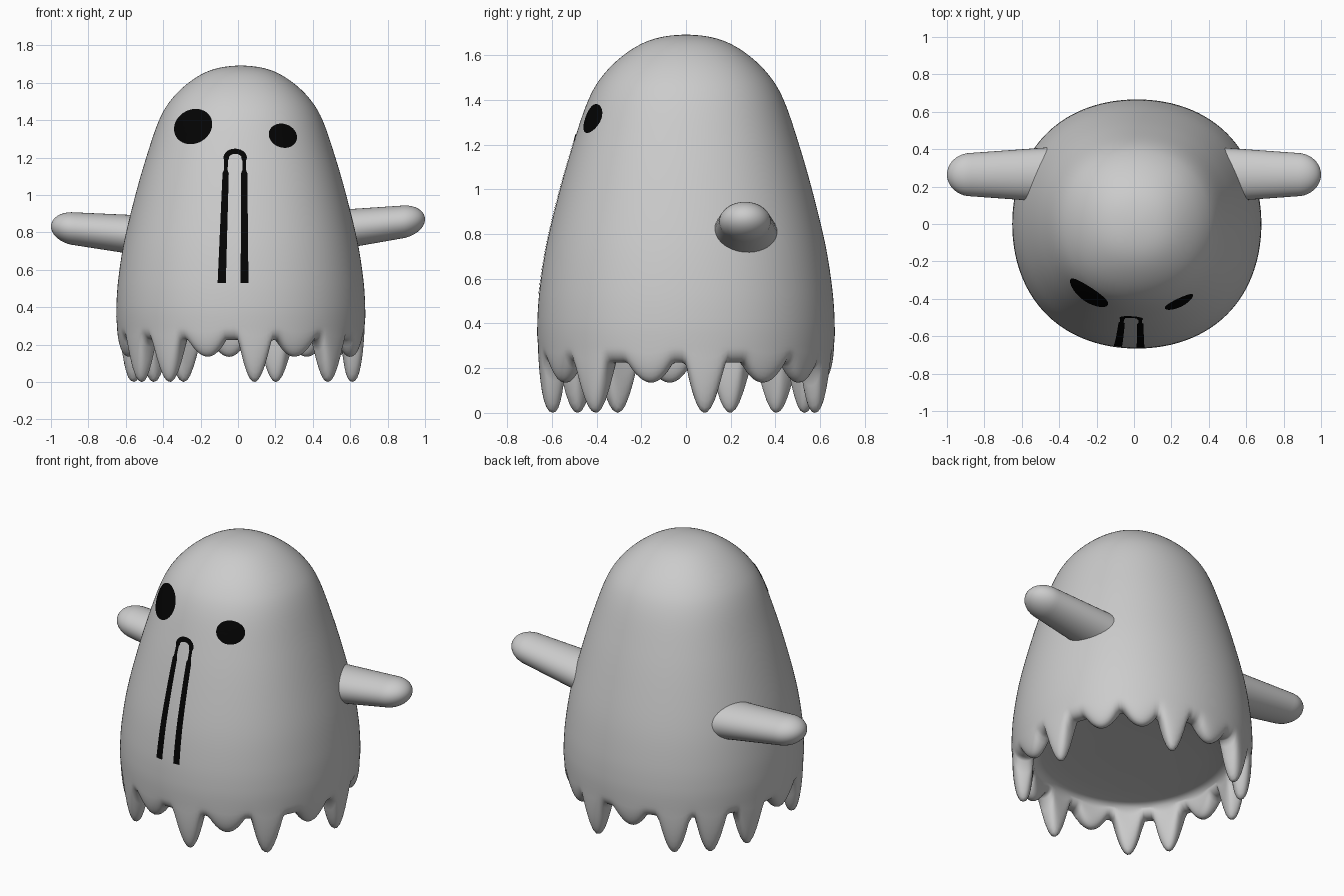
import bpy, bmesh, math
from mathutils import Vector

if "Cube" in bpy.data.objects:
    bpy.data.objects.remove(bpy.data.objects["Cube"])

CX = 0.015          # body axis
SEG = 240


def material(name, v):
    m = bpy.data.materials.new(name)
    m.diffuse_color = (v, v, v, 1)
    m.use_nodes = True
    m.node_tree.nodes["Principled BSDF"].inputs["Base Color"].default_value = m.diffuse_color
    return m


SHEET = material("grey sheet", 0.6)
BLACK = material("black", 0.001)


def make(name, verts, faces, mat, angle=60):
    me = bpy.data.meshes.new(name)
    me.from_pydata([tuple(v) for v in verts], [], faces)
    bm = bmesh.new()
    bm.from_mesh(me)
    bmesh.ops.remove_doubles(bm, verts=bm.verts, dist=1e-5)
    bmesh.ops.recalc_face_normals(bm, faces=bm.faces)
    bm.to_mesh(me)
    bm.free()
    me.materials.append(mat)
    ob = bpy.data.objects.new(name, me)
    bpy.context.collection.objects.link(ob)
    bpy.ops.object.select_all(action='DESELECT')
    ob.select_set(True)
    bpy.context.view_layer.objects.active = ob
    bpy.ops.object.shade_smooth_by_angle(angle=math.radians(angle))
    return ob


def bridge(rings, closed=True):
    """Quads between successive rings of equal length."""
    n = len(rings[0])
    verts = [v for r in rings for v in r]
    faces = []
    for i in range(len(rings) - 1):
        for j in range(n if closed else n - 1):
            k = (j + 1) % n
            faces.append((i * n + j, i * n + k, (i + 1) * n + k, (i + 1) * n + j))
    return verts, faces


# Body profile, smoothed from a few (radius, height) points
KEYS = [(-.14, 1.674), (0, 1.692), (.14, 1.674), (.255, 1.618), (.362, 1.522),
        (.437, 1.40), (.512, 1.18), (.574, .96), (.626, .74), (.655, .55),
        (.665, .41), (.664, .30)]
PROFILE = []
for i in range(1, len(KEYS) - 2):
    p0, p1, p2, p3 = (Vector(KEYS[i + d]) for d in (-1, 0, 1, 2))
    for s in range(6):
        t = s / 6
        PROFILE.append(.5 * (2 * p1 + (p2 - p0) * t + (2 * p0 - 5 * p1 + 4 * p2 - p3) * t * t
                             + (3 * p1 - p0 - 3 * p2 + p3) * t ** 3))
PROFILE += [Vector(KEYS[-2]), Vector((.666, .35))]


def radius(z):
    for a, b in zip(PROFILE, PROFILE[1:]):
        if b.y <= z <= a.y:
            return a.x + (b.x - a.x) * (a.y - z) / (a.y - b.y)
    return .66


def squareness(a):
    """The round plan is slightly fuller on the diagonals."""
    return 1 + .026 * math.sin(2 * a) ** 2


# Dripping hem: angles in degrees from the front, counted towards +x
LONG = [7, 49, 98, 162, 210, 229, 251, 300, 322]
SHORT = [28, 75, 124, 145, 186, 277, 343]
VALLEY = .225


def hem(deg):
    z = VALLEY
    for drips, tip, w in ((LONG, 0, 8.2), (SHORT, .135, 9.5)):
        for d in drips:
            u = ((deg - d + 180) % 360 - 180) / w
            if abs(u) < 1:
                z = min(z, VALLEY - (VALLEY - tip) * (1 - u * u))
    return z


def column(deg):
    """One radial section: outside, rounded hem, inside, ceiling."""
    h = hem(deg)
    pts = [(p.x, p.y) for p in PROFILE]
    mid = .60
    for k in range(17):
        a = math.pi * k / 16
        c = math.cos(a)
        half, top = (.062, .30) if k <= 8 else (.055, .275)
        pts.append((mid + half * math.copysign(abs(c) ** .85, c), top - (top - h) * math.sin(a)))
    pts += [(.50, .285), (.40, .295), (.2, .30), (0, .30)]
    return pts


cols = []
for j in range(SEG):
    deg = 360 * j / SEG
    a = math.radians(deg)
    q = squareness(a)
    cols.append([Vector((CX + q * r * math.sin(a), -q * r * math.cos(a), z))
                 for r, z in column(deg)])
rings = [list(r) for r in zip(*cols)]
make("ghost_body", *bridge(rings), SHEET, 80)


# Arms: tapered oval stubs with rounded ends
def arm(name, side, z0, z1):
    stations = [(.42 + .45 * k / 4, 1.28 - .28 * k / 4) for k in range(5)]
    stations += [(.87 + .13 * math.sin(t), math.cos(t))
                 for t in (math.pi / 2 * k / 10 for k in range(1, 11))]
    rings = []
    for x, s in stations:
        zc = z0 + (z1 - z0) * (x - .5) / .38
        rings.append([Vector((side * x, .264 + .116 * s * math.cos(a), zc + .088 * s * math.sin(a)))
                      for a in (2 * math.pi * j / 40 for j in range(40))])
    v, f = bridge(rings)
    f.append(tuple(range(40)))
    make(name, v, f, SHEET)


arm("right_arm", 1, .81, .856)
arm("left_arm", -1, .782, .82)


# Face details: thin sheets lying on the front of the body
def on_front(x, z, lift=.003):
    dx, y = x - CX, -radius(z)
    for _ in range(12):
        r = radius(z) * squareness(math.atan2(dx, -y)) + lift
        y = -math.sqrt(max(0, r * r - dx * dx))
    return Vector((x, y, z))


def eye(name, cx, cz, a, b, tilt):
    c, s = math.cos(math.radians(tilt)), math.sin(math.radians(tilt))
    rings = []
    for q in (1, .75, .5, .25, 0):
        ring = []
        for j in range(48):
            u, v = a * q * math.cos(j * math.pi / 24), b * q * math.sin(j * math.pi / 24)
            ring.append(on_front(cx + u * c - v * s, cz + u * s + v * c))
        rings.append(ring)
    make(name, *bridge(rings), BLACK)


eye("left_eye", -.24, 1.366, .106, .09, 30)
eye("right_eye", .24, 1.317, .077, .063, -20)

# Long mouth: an arched line, thinner just below the arch
def width(z, w):
    return .02 if 1.125 < z < 1.185 else w


path = []
for k in range(41):
    t = k / 40
    z = .53 + .67 * t
    path.append((-.087 + .024 * t, z, width(z, .044 - .012 * t)))
for k in range(1, 12):
    a = math.pi * (1 - k / 12)
    path.append((-.015 + .048 * math.cos(a), 1.20 + .034 * math.sin(a), .028))
for k in range(41):
    t = k / 40
    z = 1.20 - .67 * t
    path.append((.033 + .002 * t, z, width(z, .032 + .01 * t)))
strip = []
for i, (x, z, w) in enumerate(path):
    p, q = path[max(0, i - 1)], path[min(len(path) - 1, i + 1)]
    n = Vector((p[1] - q[1], q[0] - p[0])).normalized() * w / 2
    strip.append([on_front(x + n.x * m, z + n.y * m) for m in (-1, 0, 1)])
make("mouth_line", *bridge(strip, closed=False), BLACK)

# Face sheets should point outwards
for name in ("left_eye", "right_eye", "mouth_line"):
    me = bpy.data.objects[name].data
    if sum(p.normal.y * p.area for p in me.polygons) > 0:
        me.flip_normals()
